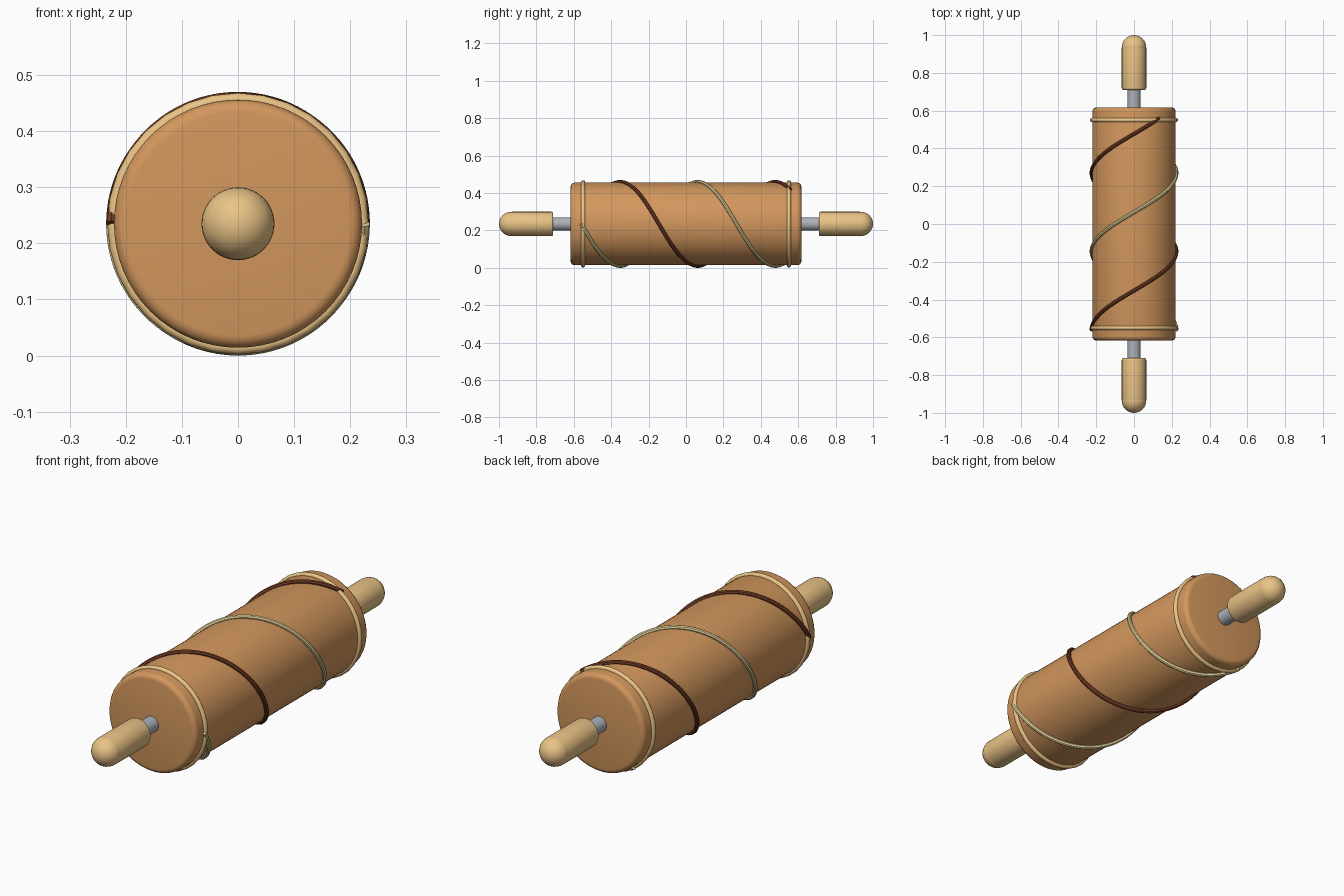
import bpy
import math

CENTRE_Z = 0.235
QUARTER = math.pi / 2

cube = bpy.data.objects.get("Cube")
if cube:
    bpy.data.objects.remove(cube, do_unlink=True)


def material(name, rgb, metallic=0.0):
    mat = bpy.data.materials.new(name)
    mat.use_nodes = True
    mat.diffuse_color = (*rgb, 1)
    shader = next(n for n in mat.node_tree.nodes if n.type == "BSDF_PRINCIPLED")
    shader.inputs["Base Color"].default_value = (*rgb, 1)
    shader.inputs["Metallic"].default_value = metallic
    shader.inputs["Roughness"].default_value = 0.5
    return mat


body_wood = material("body wood", (0.65, 0.31, 0.11))
pale_wood = material("pale wood", (0.82, 0.55, 0.24))
cream = material("cream", (0.78, 0.65, 0.32))
dark_brown = material("dark brown", (0.17, 0.045, 0.018))
steel = material("steel", (0.42, 0.45, 0.49))


def finish(obj, name, mat):
    """Bake modifiers or curves to a mesh, then name, colour and shade it."""
    bpy.ops.object.select_all(action="DESELECT")
    obj.select_set(True)
    bpy.context.view_layer.objects.active = obj
    bpy.ops.object.convert(target="MESH")
    obj = bpy.context.object
    obj.name = name
    obj.data.materials.clear()
    obj.data.materials.append(mat)
    bpy.ops.object.shade_smooth_by_angle(angle=math.radians(35))


def rod(name, mat, radius, y0, y1, bevel=0.0, sides=48):
    """Cylinder lying along y with rounded rims."""
    bpy.ops.mesh.primitive_cylinder_add(
        vertices=sides, radius=radius, depth=abs(y1 - y0),
        location=(0, (y0 + y1) / 2, CENTRE_Z), rotation=(QUARTER, 0, 0))
    obj = bpy.context.object
    if bevel:
        mod = obj.modifiers.new("rounded rims", "BEVEL")
        mod.width = bevel
        mod.segments = 4
        mod.limit_method = "ANGLE"
        mod.angle_limit = math.radians(40)
    finish(obj, name, mat)


def spiral(name, mat, start_angle, radius=0.225, thickness=0.01,
           y0=-0.56, y1=0.56, turns=1.35, steps=120):
    """Thin cord wound around the roller."""
    curve = bpy.data.curves.new(name, "CURVE")
    curve.dimensions = "3D"
    curve.bevel_depth = thickness
    curve.bevel_resolution = 2
    curve.use_fill_caps = True
    line = curve.splines.new("POLY")
    line.points.add(steps)
    for i, point in enumerate(line.points):
        t = i / steps
        a = start_angle - turns * math.tau * t
        point.co = (radius * math.cos(a), y0 + (y1 - y0) * t,
                    CENTRE_Z + radius * math.sin(a), 1)
    obj = bpy.data.objects.new(name, curve)
    bpy.context.collection.objects.link(obj)
    finish(obj, name, mat)


# Roller and the axle running through it
rod("roller_body", body_wood, 0.221, -0.617, 0.617, bevel=0.022, sides=64)
rod("axle", steel, 0.035, -0.73, 0.73, sides=32)

# Handles and end rings, mirrored front to back
for side, label in ((-1, "front"), (1, "back")):
    rod(label + "_handle", pale_wood, 0.065, side * 0.71, side * 0.94, bevel=0.01)
    bpy.ops.mesh.primitive_uv_sphere_add(
        segments=32, ring_count=16, radius=0.065,
        location=(0, side * 0.935, CENTRE_Z), rotation=(QUARTER, 0, 0))
    finish(bpy.context.object, label + "_handle_dome", pale_wood)
    bpy.ops.mesh.primitive_torus_add(
        major_segments=32, minor_segments=12, major_radius=0.222, minor_radius=0.011,
        location=(0, side * 0.55, CENTRE_Z), rotation=(QUARTER, 0, 0))
    finish(bpy.context.object, label + "_ring", pale_wood)

# Two cords wound half a turn apart
spiral("cream_spiral", cream, 0)
spiral("dark_spiral", dark_brown, math.pi)
